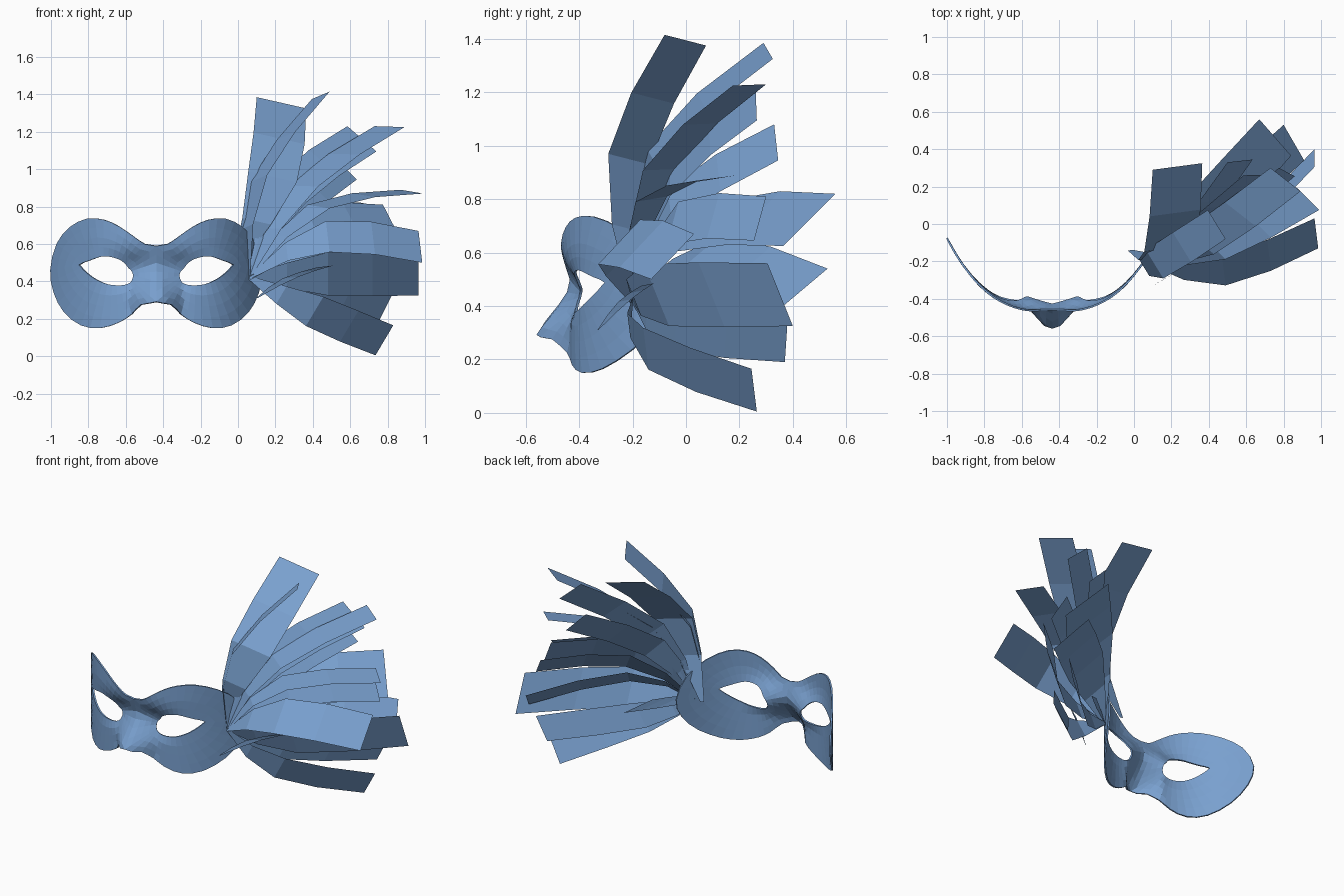
import bpy
import bmesh
from mathutils import Vector

cube = bpy.data.objects.get("Cube")
if cube:
    bpy.data.objects.remove(cube)

blue = bpy.data.materials.new("soft_blue")
blue.use_nodes = True
colour = (0.19, 0.35, 0.62, 1)
blue.diffuse_color = colour
blue.node_tree.nodes["Principled BSDF"].inputs["Base Color"].default_value = colour


def grid_object(name, rows, closed=False):
    """Skin rows of points with quads."""
    bm = bmesh.new()
    verts = [[bm.verts.new(p) for p in row] for row in rows]
    for a, b in zip(verts, verts[1:]):
        count = len(a)
        for i in range(count if closed else count - 1):
            j = (i + 1) % count
            bm.faces.new((a[i], a[j], b[j], b[i]))
    bmesh.ops.recalc_face_normals(bm, faces=bm.faces)
    mesh = bpy.data.meshes.new(name)
    bm.to_mesh(mesh)
    bm.free()
    mesh.materials.append(blue)
    obj = bpy.data.objects.new(name, mesh)
    bpy.context.collection.objects.link(obj)
    return obj


def clamp(v):
    return max(0.0, min(1.0, v))


def rounded(loop, sharp):
    """Add a curved midpoint to every edge, keeping listed corners sharp."""
    pts = [Vector(p) for p in loop]
    n = len(pts)
    out = []
    for i, p in enumerate(pts):
        q = pts[(i + 1) % n]
        mid = (p + q) / 2
        if i not in sharp and (i + 1) % n not in sharp:
            mid += (p + q - pts[i - 1] - pts[(i + 2) % n]) / 16
        out += [p, mid]
    return out


def mask_depth(u, z):
    """Wrap round the face, lean the brow, push out the nose, sink the eye corners."""
    wrap = -0.437 + 0.362 * (u / 0.563) ** 3.1
    brow = 0.028 * clamp((z - 0.5) / 0.12) * clamp(1.5 - u / 0.3)
    nose = 0.118 * clamp((0.48 - z) / 0.18) ** 1.2 * clamp(1.25 - u / 0.11)
    sink = 0.042 * clamp(1 - abs(u - 0.13) / 0.17) * clamp(1.2 - abs(z - 0.45) / 0.1)
    return wrap - brow - nose + sink


# Half mask: outer edge and eye opening, matched point by point
outer = [(0, .59), (.06, .60), (.12, .64), (.2, .695), (.28, .73), (.37, .735),
         (.46, .69), (.53, .60), (.563, .46), (.545, .34), (.49, .235),
         (.4, .165), (.3, .15), (.2, .18), (.13, .225), (.08, .275),
         (0, .29), (0, .4), (0, .5)]
eye = [(.15, .475), (.165, .495), (.19, .515), (.23, .53), (.28, .535),
       (.32, .525), (.36, .51), (.39, .5), (.41, .488), (.385, .46),
       (.35, .43), (.31, .405), (.26, .385), (.21, .378), (.17, .38),
       (.14, .39), (.128, .405), (.122, .43), (.13, .455)]
rings = []
steps = 4
for k in range(steps + 1):
    ring = []
    for o, e in zip(rounded(outer, (0, 16, 17, 18)), rounded(eye, (8,))):
        u, z = o.lerp(e, k / steps)
        ring.append((u, mask_depth(u, z), z))
    rings.append(ring)
mask = grid_object("mask", rings, closed=True)
mask.location.x = -0.437
mirror = mask.modifiers.new("other_half", "MIRROR")
mirror.use_clip = True
shell = mask.modifiers.new("thickness", "SOLIDIFY")
shell.thickness = 0.01
shell.offset = 0


# Feathers: flat bent blades fanning out from the side of the mask
def feather(name, corner_a, corner_b, bend, root=(0.06, -0.2, 0.42)):
    a, b, bend, root = map(Vector, (corner_a, corner_b, bend, root))
    tip, half = (a + b) / 2, (a - b) / 2
    bow = bend - (root + tip) / 2
    spine = [(root, 0.1),
             (root.lerp(bend, 0.5) + bow * 0.22, 0.58),
             (bend, 0.98),
             (bend.lerp(tip, 0.5) + bow * 0.14, 1.03),
             (tip, 1.0)]
    grid_object(name, [(c + half * w, c - half * w) for c, w in spine])


inner = (-0.02, -0.14, 0.46)
feather("feather_tall_back", (.10, .29, 1.385), (.365, .325, 1.325), (.185, -.13, .96), inner)
feather("feather_tall_front", (.49, -.08, 1.415), (.395, .075, 1.375), (.11, -.215, .95))
feather("feather_upper_outer", (.73, .30, 1.23), (.89, .175, 1.225), (.35, -.1, .91))
feather("feather_upper_middle", (.585, .26, 1.23), (.74, .265, 1.095), (.28, -.06, .88))
feather("feather_upper_inner", (.50, .33, 1.08), (.635, .345, .945), (.27, -.06, .77))
feather("feather_side_thin", (.87, .195, .89), (.99, .075, .87), (.43, -.13, .80))
feather("feather_rear_upper", (.67, .56, .82), (.84, .365, .625), (.38, .06, .70))
feather("feather_rear_middle", (.80, .53, .54), (.91, .34, .38), (.4, .03, .58))
feather("feather_side_middle", (.775, .30, .81), (.86, .255, .645), (.4, -.05, .71))
feather("feather_side_front", (.965, .03, .67), (.985, -.13, .50), (.48, -.25, .64))
feather("feather_side_lower", (.965, .305, .56), (.965, .40, .325), (.48, -.11, .44))
feather("feather_rear_lower", (.83, .38, .34), (.755, .37, .19), (.36, -.04, .31))
feather("feather_bottom", (.83, .245, .165), (.735, .265, .005), (.41, -.15, .24))
feather("feather_short", (.51, -.12, .485), (.42, -.17, .475), (.28, -.23, .42),
        (.10, -.33, .31))
feather("feather_short_rear", (.40, .08, .36), (.27, -.03, .44), (.19, -.10, .42))
